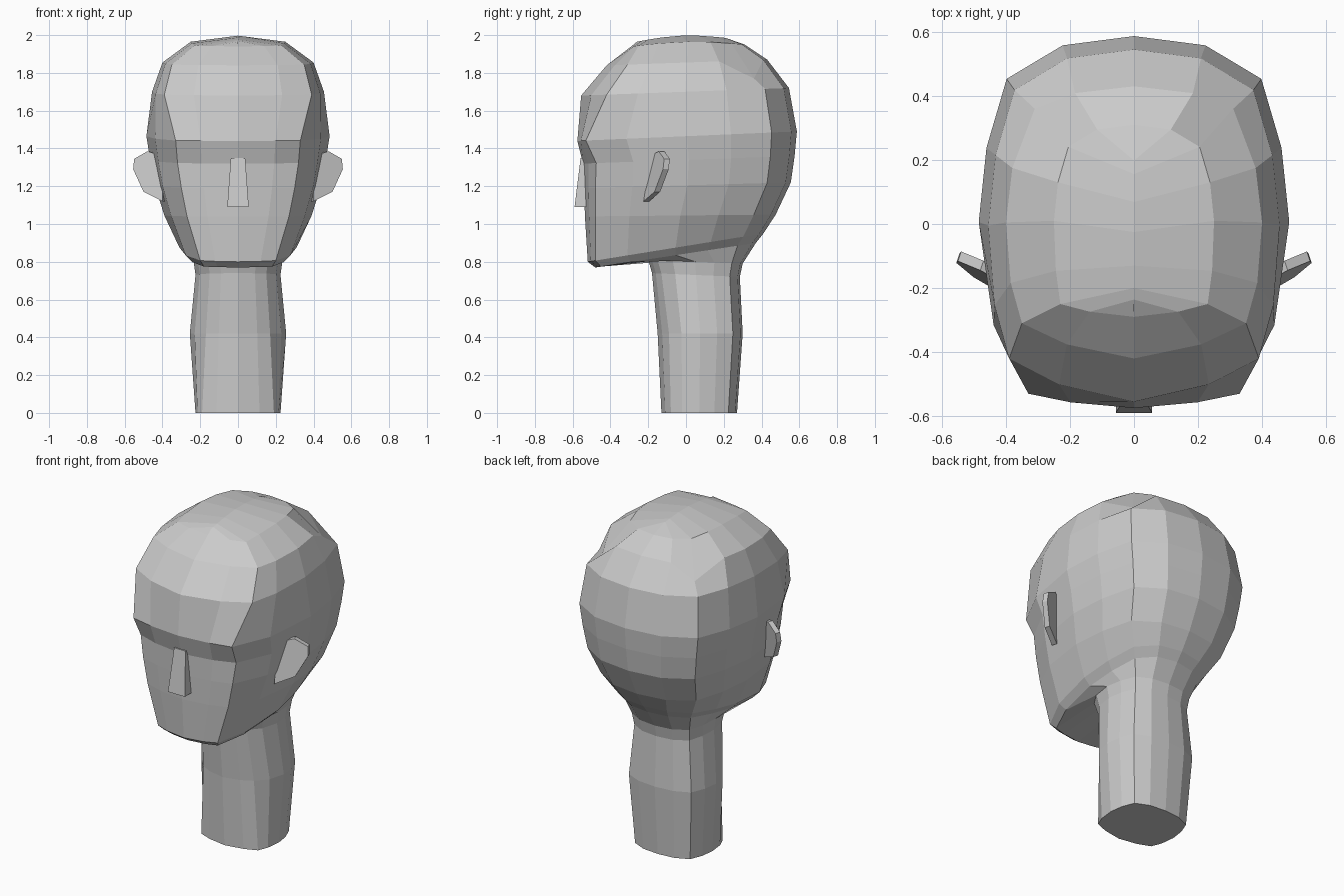
import bpy, bmesh, math
from mathutils import Vector

cube = bpy.data.objects.get("Cube")
if cube:
    bpy.data.objects.remove(cube)

grey = bpy.data.materials.new("plain grey")
grey.use_nodes = True
tone = (0.6, 0.6, 0.6, 1)
grey.diffuse_color = tone
grey.node_tree.nodes["Principled BSDF"].inputs["Base Color"].default_value = tone


def lerp(a, b, t):
    return a + (b - a) * t


def finish(bm, name):
    bmesh.ops.remove_doubles(bm, verts=bm.verts[:], dist=0.0005)
    bmesh.ops.recalc_face_normals(bm, faces=bm.faces[:])
    mesh = bpy.data.meshes.new(name)
    bm.to_mesh(mesh)
    bm.free()
    mesh.materials.append(grey)
    obj = bpy.data.objects.new(name, mesh)
    bpy.context.collection.objects.link(obj)
    return obj


def half_ring(zf, zb, yf, yc, yb, wf, w, bulge=0):
    """Left half of one cross-section, from front centre to back centre."""
    ym = (yf + yb) / 2
    outline = [
        (0, yf),
        (wf * 0.6, lerp(yf, yc, 0.4)),
        (wf, yc),
        (lerp(wf, w, 0.7), lerp(yc, ym, 0.4)),
        (w, ym),
        (w * 0.95, lerp(ym, yb, 0.4)),
        (w * 0.82, lerp(ym, yb, 0.77)),
        (w * 0.46, lerp(ym, yb, 0.95)),
        (0, yb),
    ]
    points = []
    for x, y in outline:
        t = (y - yf) / (yb - yf)
        points.append(Vector((x, y, lerp(zf, zb, t) + bulge * math.sin(math.pi * t))))
    return points


def loft(rings, name):
    bm = bmesh.new()
    loops = []
    for half in rings:
        mirrored = [Vector((-p.x, p.y, p.z)) for p in half[-2:0:-1]]
        loops.append([bm.verts.new(p) for p in half + mirrored])
    for low, high in zip(loops, loops[1:]):
        for i in range(len(low)):
            j = (i + 1) % len(low)
            bm.faces.new((low[i], low[j], high[j], high[i]))
    bm.faces.new(loops[0][::-1])
    bmesh.ops.dissolve_degenerate(bm, dist=0.0005, edges=bm.edges[:])
    return finish(bm, name)


# Neck, jaw, face and skull: front z, back z, front y, corner y, back y, corner x, side x
rings = [half_ring(*r) for r in (
    (0, 0, -0.13, -0.08, 0.27, 0.19, 0.225),          # neck base
    (0.42, 0.42, -0.15, -0.09, 0.3, 0.17, 0.255),     # neck middle
    (0.74, 0.72, -0.18, -0.13, 0.285, 0.15, 0.225),   # neck top
    (0.81, 0.79, -0.2, -0.15, 0.3, 0.16, 0.235),      # under the jaw
    (0.77, 0.9, -0.48, -0.45, 0.37, 0.18, 0.27),      # chin underside
    (0.8, 0.95, -0.52, -0.48, 0.41, 0.2, 0.31),       # chin front
    (1.04, 1.05, -0.535, -0.48, 0.475, 0.27, 0.39),   # mouth
    (1.19, 1.22, -0.54, -0.48, 0.555, 0.3, 0.44),     # cheeks
    (1.32, 1.36, -0.545, -0.475, 0.575, 0.32, 0.465),  # eye line
    (1.44, 1.49, -0.575, -0.53, 0.587, 0.33, 0.485),  # brow
    (1.68, 1.72, -0.555, -0.42, 0.545, 0.39, 0.455),  # forehead
    (1.84, 1.87, -0.42, -0.31, 0.43, 0.35, 0.4),      # upper skull
    (1.94, 1.95, -0.29, -0.25, 0.31, 0.23, 0.25, 0.02),  # crown edge
    (1.965, 1.985, -0.26, -0.2, 0.21, 0, 0, 0.022),   # crown ridge
)]
# Dents at the back corners of the skull
rings[11][6] = Vector((0.31, 0.36, 1.77))
loft(rings, "head_and_neck")

# Nose wedge
bm = bmesh.new()
levels = []
for half, front, z in ((0.057, -0.59, 1.09), (0.038, -0.558, 1.35)):
    levels.append([bm.verts.new((x, y, z)) for x, y in
                   ((-half, front), (half, front), (half, -0.48), (-half, -0.48))])
low, high = levels
bm.faces.new(low[::-1])
bm.faces.new(high)
for i in range(4):
    j = (i + 1) % 4
    bm.faces.new((low[i], low[j], high[j], high[i]))
finish(bm, "nose")

# Ears: thin plates leaning back
profile = [(0.4, 1.36), (0.48, 1.385), (0.55, 1.345), (0.555, 1.29), (0.5, 1.17), (0.4, 1.12)]
for side, name in ((1, "left_ear"), (-1, "right_ear")):
    bm = bmesh.new()
    sheet = bm.faces.new([
        bm.verts.new((side * x, -0.155 + 0.5 * (x - 0.5) + 0.15 * (z - 1.25), z))
        for x, z in profile])
    grown = bmesh.ops.extrude_face_region(bm, geom=[sheet], use_keep_orig=True)
    moved = [g for g in grown["geom"] if isinstance(g, bmesh.types.BMVert)]
    bmesh.ops.translate(bm, verts=moved, vec=(-side * 0.01, 0.03, 0))
    finish(bm, name)
